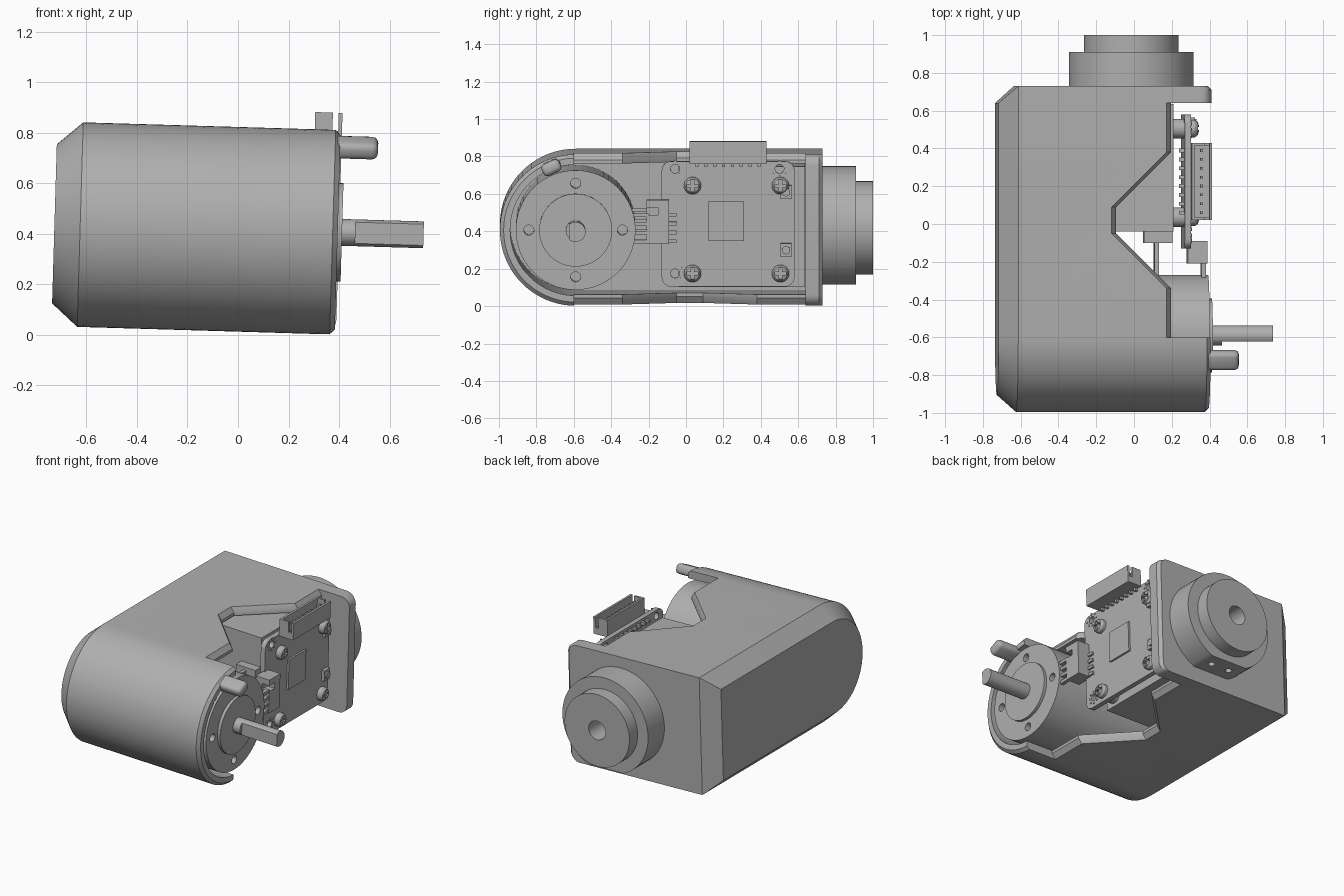
import bpy, bmesh
from math import sin, cos, pi, radians
from mathutils import Matrix, Vector

if "Cube" in bpy.data.objects:
    bpy.data.objects.remove(bpy.data.objects["Cube"], do_unlink=True)

grey = bpy.data.materials.new("housing grey")
grey.use_nodes = True
colour = (0.43, 0.43, 0.43, 1)
grey.diffuse_color = colour
grey.node_tree.nodes["Principled BSDF"].inputs["Base Color"].default_value = colour

# The whole unit leans slightly about the y axis
LEAN = Matrix.Translation((0, 0, 0.418)) @ Matrix.Rotation(radians(1.7), 4, 'Y')


def place(axis, u, v, d):
    return {'x': (d, u, v), 'y': (u, d, v), 'z': (u, v, d)}[axis]


def loft(name, axis, levels, bevel=0, turn=None):
    """Join outlines, given as (distance, points), along an axis."""
    bm = bmesh.new()
    rings = [[bm.verts.new(place(axis, u, v, d)) for u, v in pts] for d, pts in levels]
    n = len(rings[0])
    for a, b in zip(rings, rings[1:]):
        for i in range(n):
            j = (i + 1) % n
            bm.faces.new((a[i], a[j], b[j], b[i]))
    bm.faces.new(rings[0])
    bm.faces.new(rings[-1])
    bmesh.ops.recalc_face_normals(bm, faces=bm.faces)
    if turn:
        bm.transform(turn)
    if bevel:
        bmesh.ops.bevel(bm, geom=bm.edges[:], offset=bevel, segments=3, profile=0.5, affect='EDGES')
    bm.transform(LEAN)
    mesh = bpy.data.meshes.new(name)
    bm.to_mesh(mesh)
    bm.free()
    mesh.materials.append(grey)
    ob = bpy.data.objects.new(name, mesh)
    bpy.context.collection.objects.link(ob)
    return ob


def circle(u, v, r, n=48):
    return [(u + r * cos(2 * pi * i / n), v + r * sin(2 * pi * i / n)) for i in range(n)]


def cyl(name, axis, u, v, r, a, b, n=48):
    return loft(name, axis, [(a, circle(u, v, r, n)), (b, circle(u, v, r, n))])


def box(name, x, y, z, bevel=0, turn=None):
    pts = [(x[0], y[0]), (x[1], y[0]), (x[1], y[1]), (x[0], y[1])]
    return loft(name, 'z', [(z[0], pts), (z[1], pts)], bevel, turn)


def rounded(u0, u1, v0, v1, r, n=6):
    pts = []
    for k, (u, v) in enumerate([(u1 - r, v1 - r), (u0 + r, v1 - r), (u0 + r, v0 + r), (u1 - r, v0 + r)]):
        pts += [(u + r * cos((k + i / n) * pi / 2), v + r * sin((k + i / n) * pi / 2)) for i in range(n + 1)]
    return pts


def select(ob):
    bpy.ops.object.select_all(action='DESELECT')
    ob.select_set(True)
    bpy.context.view_layer.objects.active = ob


def cut(ob, *cutters):
    for c in cutters:
        m = ob.modifiers.new("cut", 'BOOLEAN')
        m.operation, m.solver, m.object = 'DIFFERENCE', 'EXACT', c
        select(ob)
        bpy.ops.object.modifier_apply(modifier=m.name)
        bpy.data.objects.remove(c, do_unlink=True)


# Housing: half-round front, square back, chamfered closed end
MY = -0.59          # motor axis
R = 0.405


def stadium(inset, back):
    r = R - inset
    arc = [(MY - r * sin(pi * i / 40), r * cos(pi * i / 40)) for i in range(41)]
    return arc + [(back, -r), (back, r)]


housing = loft("housing", 'x', [(-0.727, stadium(0.09, 0.64)), (-0.625, stadium(0, 0.73)),
                                (0.375, stadium(0, 0.73)), (0.395, stadium(0.02, 0.71))])
cavity = loft("cavity_cutter", 'x', [(-0.62, stadium(0.055, 0.64)), (0.6, stadium(0.055, 0.64))])


# Side opening with chamfered edges
def opening(shift):
    pts = [(0.16, -0.6), (0.16, -0.34), (-0.13, -0.05), (-0.13, 0.09), (0.16, 0.38), (0.16, 0.8)]
    return [(0.6, -0.6)] + [(x + shift, y) for x, y in pts] + [(0.6, 0.8)]


notch = loft("opening_cutter", 'z', [(-0.5, opening(0)), (-0.405, opening(0)), (-0.37, opening(0.025)),
                                     (0.37, opening(0.025)), (0.405, opening(0)), (0.5, opening(0))])
cut(housing, cavity, notch)

# Back plate with rounded free corners
free = [p for p in rounded(-0.2, 0.4, -R, R, 0.06) if p[0] > 0.3]
top = [p for p in free if p[1] > 0][::-1]
low = [p for p in free if p[1] < 0][::-1]
plate = [(0.155, R)] + top + low + [(0.155, -R)]
trim = [(u - 0.02 if u > 0.3 else u, v) for u, v in plate]
loft("back_plate", 'y', [(0.64, plate), (0.71, plate), (0.73, trim)])

# Retaining tab on the front rim
turn = Matrix.Translation((0, -0.72, 0.337)) @ Matrix.Rotation(0.43, 4, 'X')
box("retaining_tab", (0.3, 0.545), (-0.052, 0.052), (-0.034, 0.034), 0.024, turn)

# Motor with four face holes, boss and flatted shaft
motor = cyl("motor_body", 'x', MY, 0, 0.32, -0.6, 0.392, 64)
for k in range(4):
    cut(motor, cyl("face_hole", 'x', MY + 0.25 * cos(k * pi / 2), 0.25 * sin(k * pi / 2), 0.027, 0.25, 0.5, 20))
cyl("motor_boss", 'x', MY, 0, 0.195, 0.37, 0.412)
shaft = cyl("motor_shaft", 'x', MY, 0, 0.053, 0.38, 0.735, 32)
cut(shaft, box("flat_cutter", (0.465, 0.8), (-0.8, -0.622), (-0.1, 0.1)))

# Round output hub on the back, flattened below
HX = -0.015
hub = cyl("hub_base", 'y', HX, 0, 0.33, 0.7, 0.91, 64)
cut(hub, box("hub_flat_cutter", (-0.5, 0.5), (0.6, 1.0), (-0.5, -0.3)))
for s in (-1, 1):
    cut(hub, cyl("hub_hole", 'z', HX + s * 0.07, 0.82, 0.022, -0.4, -0.2, 16))
cap = cyl("hub_cap", 'y', HX, 0, 0.25, 0.9, 1.0, 64)
for ob in (hub, cap):
    cut(ob, cyl("bore_cutter", 'y', HX, 0, 0.065, 0.75, 1.1, 32))

# Inner sensor block and its lead socket
box("inner_block", (-0.55, 0.2), (-0.04, 0.635), (-0.31, 0.335))
box("lead_socket", (0.05, 0.2), (-0.1, -0.03), (-0.09, 0.13))
for k in range(4):
    z = -0.07 + k * 0.056
    box("lead_pin", (0.105, 0.13), (-0.29, -0.09), (z - 0.01, z + 0.01))

# Circuit board with rounded corners and mounting holes
edge = rounded(-0.13, 0.58, -0.305, 0.365, 0.05)
board = loft("circuit_board", 'x', [(0.258, edge), (0.292, edge)])
for y, z in [(-0.058, 0.325), (0.5, 0.325), (-0.058, -0.235)]:
    cut(board, cyl("board_hole", 'x', y, z, 0.024, 0.2, 0.4, 20))
    for k in range(8):
        a = k * pi / 4
        cyl("hole_pad", 'x', y + 0.041 * cos(a), z + 0.041 * sin(a), 0.007, 0.29, 0.296, 8)
box("processor_chip", (0.29, 0.305), (0.12, 0.31), (-0.06, 0.15))
for z in (0.2, -0.11):
    box("push_button", (0.29, 0.315), (0.505, 0.565), (z - 0.037, z + 0.037))
    cyl("button_cap", 'x', 0.535, z, 0.022, 0.31, 0.325, 16)

# Standoffs and cross-head screws
for y in (0.035, 0.505):
    for z in (-0.235, 0.235):
        cyl("standoff", 'x', y, z, 0.052, 0.15, 0.26, 24)
        head = loft("screw_head", 'x', [(0.29, circle(y, z, 0.046, 24)), (0.315, circle(y, z, 0.046, 24)),
                                        (0.33, circle(y, z, 0.036, 24)), (0.336, circle(y, z, 0.02, 24))])
        cut(head, box("slot_cutter", (0.318, 0.4), (y - 0.03, y + 0.03), (z - 0.008, z + 0.008)),
            box("slot_cutter", (0.318, 0.4), (y - 0.008, y + 0.008), (z - 0.03, z + 0.03)))

# Upper header, open at the top, with slotted ends and pins
header = box("upper_header", (0.292, 0.4), (0.02, 0.43), (0.355, 0.473))
cut(header, box("header_cavity", (0.307, 0.385), (0.035, 0.415), (0.375, 0.6)),
    box("header_slot", (0.362, 0.385), (0, 0.5), (0.4, 0.6)))
for k in range(8):
    y = 0.06 + k * 0.047
    box("header_pin", (0.338, 0.352), (y - 0.007, y + 0.007), (0.36, 0.45))
    box("header_leg", (0.292, 0.312), (y - 0.008, y + 0.008), (0.335, 0.36))
    box("header_tail", (0.228, 0.262), (y - 0.01, y + 0.01), (0.33, 0.35))

# Side connector reaching toward the motor
plug = box("side_connector", (0.28, 0.385), (-0.21, -0.09), (-0.075, 0.16))
cut(plug, box("connector_slot", (0.33, 0.5), (-0.3, -0.15), (0.08, 0.12)))
for k in range(4):
    z = -0.062 + k * 0.047
    box("connector_pin", (0.355, 0.38), (-0.285, -0.2), (z - 0.01, z + 0.01))
    box("connector_leg", (0.285, 0.305), (-0.1, -0.05), (z - 0.01, z + 0.01))

# Smooth curved surfaces, keep corners crisp
for ob in bpy.context.collection.objects:
    if ob.type == 'MESH' and ob.data.materials and ob.data.materials[0] == grey:
        select(ob)
        bpy.ops.object.shade_smooth_by_angle(angle=radians(30))
